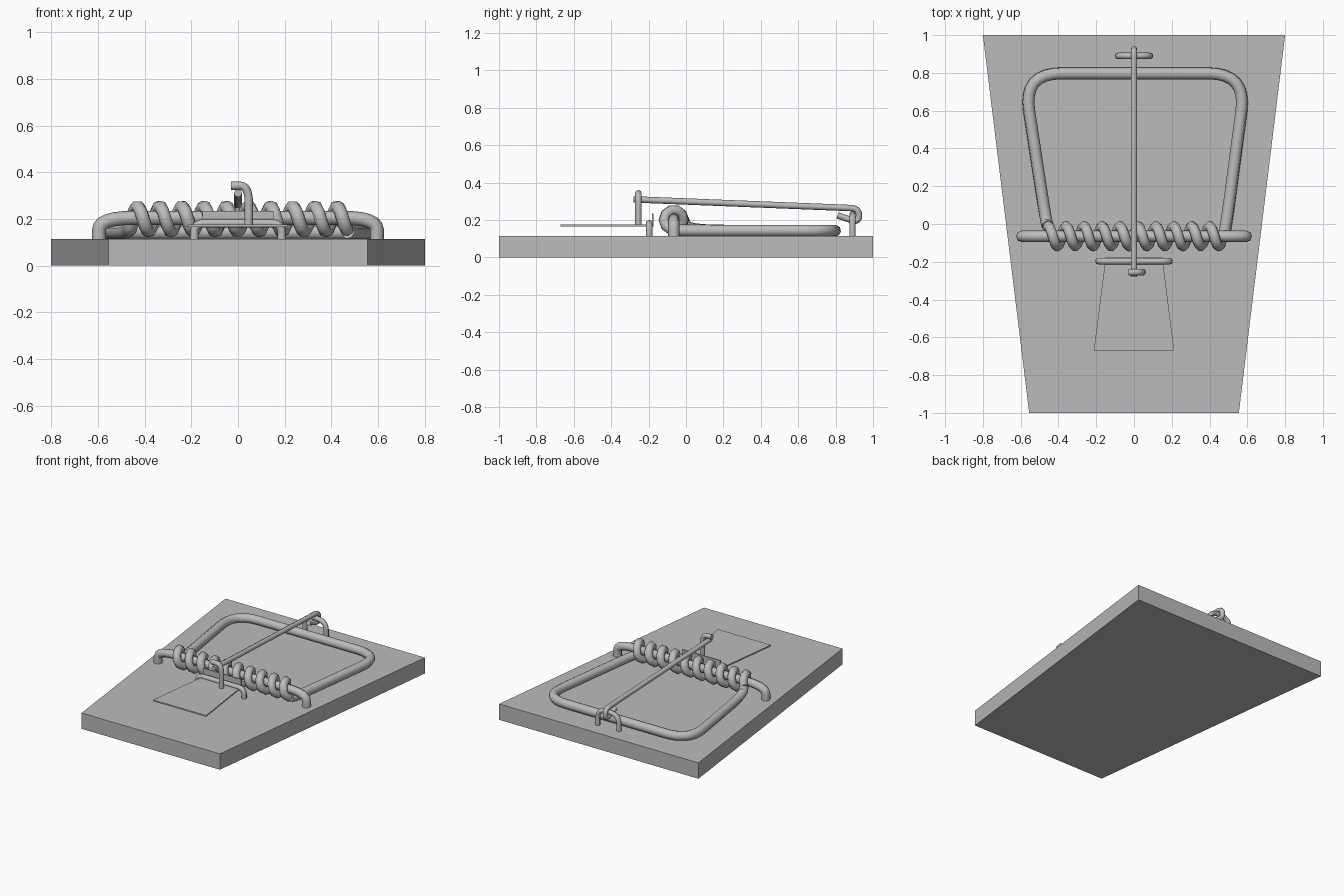
import bpy
from math import sin, cos, pi
from mathutils import Vector

if "Cube" in bpy.data.objects:
    bpy.data.objects.remove(bpy.data.objects["Cube"])

grey = bpy.data.materials.new("plain grey")
grey.use_nodes = True
colour = (0.5, 0.5, 0.5, 1)
grey.diffuse_color = colour
grey.node_tree.nodes["Principled BSDF"].inputs["Base Color"].default_value = colour


def rounded(points, reach, steps=6):
    """Replace each inner corner of a path with a smooth bend."""
    pts = [Vector(p) for p in points]
    path = [pts[0]]
    for a, b, c in zip(pts, pts[1:], pts[2:]):
        p = b + (a - b).normalized() * min(reach, (a - b).length * 0.49)
        q = b + (c - b).normalized() * min(reach, (c - b).length * 0.49)
        for i in range(steps + 1):
            t = i / steps
            path.append(p * (1 - t) ** 2 + b * 2 * t * (1 - t) + q * t * t)
    return path + [pts[-1]]


def wire(name, path, radius):
    """Sweep a round wire along a path and turn it into a mesh."""
    curve = bpy.data.curves.new(name, "CURVE")
    curve.dimensions = "3D"
    curve.bevel_depth = radius
    curve.bevel_resolution = 2
    curve.use_fill_caps = True
    spline = curve.splines.new("POLY")
    spline.points.add(len(path) - 1)
    for point, co in zip(spline.points, path):
        point.co = (*co, 1)
    obj = bpy.data.objects.new(name, curve)
    bpy.context.collection.objects.link(obj)
    bpy.ops.object.select_all(action="DESELECT")
    obj.select_set(True)
    bpy.context.view_layer.objects.active = obj
    bpy.ops.object.convert(target="MESH")
    obj = bpy.context.object
    obj.data.materials.clear()
    obj.data.materials.append(grey)
    bpy.ops.object.shade_smooth_by_angle(angle=pi / 3)
    return obj


def slab(name, y0, half0, y1, half1, z0, z1):
    """Flat board whose width changes from front to back."""
    verts = [(s * h, y, z) for z in (z0, z1)
             for y, h, s in ((y0, half0, -1), (y0, half0, 1), (y1, half1, 1), (y1, half1, -1))]
    sides = [(i, (i + 1) % 4, (i + 1) % 4 + 4, i + 4) for i in range(4)]
    mesh = bpy.data.meshes.new(name)
    mesh.from_pydata(verts, [], [(3, 2, 1, 0), (4, 5, 6, 7)] + sides)
    mesh.materials.append(grey)
    obj = bpy.data.objects.new(name, mesh)
    bpy.context.collection.objects.link(obj)
    return obj


def staple(name, y, half, top, radius, reach):
    wire(name, rounded([(-half, y, 0.1), (-half, y, top), (half, y, top), (half, y, 0.1)], reach), radius)


# Wooden base
slab("base_board", -1, 0.555, 1, 0.8, 0, 0.115)

# Trip plate with its upturned back edge
slab("trip_plate", -0.67, 0.213, -0.18, 0.15, 0.166, 0.176)
slab("trip_plate_flap", -0.182, 0.152, -0.174, 0.152, 0.166, 0.235)

# Staples that hold the moving parts
axis_y, axis_z = -0.065, 0.2
staple("spring_axle", axis_y, 0.595, axis_z + 0.005, 0.03, 0.15)
staple("plate_staple", -0.197, 0.187, 0.182, 0.018, 0.05)
staple("rod_staple", 0.89, 0.085, 0.23, 0.017, 0.08)

# Coil spring running into the striking bar
pitch, coil_radius, segments = 0.095, 0.053, 10
coil = []
for i in range(int(9.75 * segments) + 1):
    a = -pi / 2 + 2 * pi * i / segments
    coil.append((-0.43 + pitch * a / (2 * pi),
                 axis_y - coil_radius * sin(a), axis_z + coil_radius * cos(a)))
wire("coil_spring", coil, 0.028)

bar_z = 0.143
bar = [(-0.455, axis_y + coil_radius, axis_z), (-0.465, 0.01, bar_z), (-0.585, 0.797, bar_z),
       (0.595, 0.797, bar_z), (0.485, -0.03, bar_z), (0.47, axis_y, axis_z - coil_radius)]
wire("striking_bar", rounded(bar, 0.2, 8), 0.032)

# Holding rod with a hooked back end
rod = [(0, -0.28, 0.31), (0, 0.925, 0.262), (0, 0.925, 0.185), (0, 0.81, 0.225)]
wire("holding_rod", rounded(rod, 0.045), 0.017)

# Catch rising from the trip plate and bending over the rod
catch = [(0.046, -0.255, 0.168), (0.046, -0.255, 0.342), (-0.03, -0.255, 0.342)]
wire("catch_hook", rounded(catch, 0.07), 0.018)
